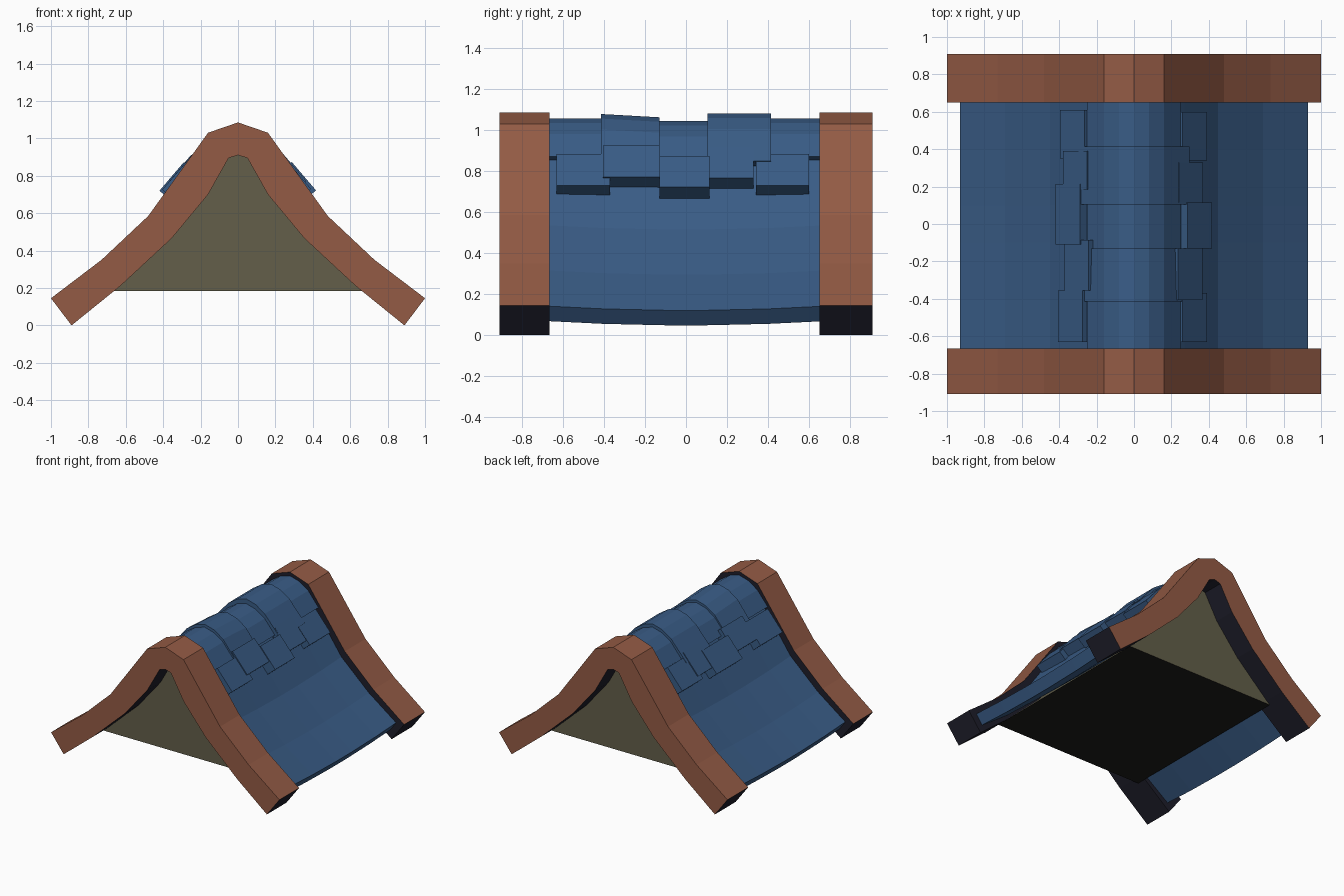
import bpy, bmesh
from mathutils import Vector

if "Cube" in bpy.data.objects:
    bpy.data.objects.remove(bpy.data.objects["Cube"])


def material(name, rgb):
    m = bpy.data.materials.new(name)
    lin = [((c / 255 + 0.055) / 1.055) ** 2.4 for c in rgb]
    m.diffuse_color = (*lin, 1)
    m.use_nodes = True
    m.node_tree.nodes["Principled BSDF"].inputs["Base Color"].default_value = m.diffuse_color
    return m


BROWN = material("reddish_wood", (148, 91, 69))
BLUE = material("blue_tile", (57, 92, 134))
OLIVE = material("olive_plaster", (99, 95, 74))
DARK = material("dark_underside", (30, 30, 42))
BLACK = material("black_base", (29, 28, 26))


def mirrored(half):
    """Half profile from ridge (x = 0) to eave -> full profile, left to right."""
    return [(-x, z) for x, z in reversed(half[1:])] + list(half)


def make(name, bm, mats, rule=None):
    bmesh.ops.recalc_face_normals(bm, faces=bm.faces)
    bm.normal_update()
    if rule:
        for f in bm.faces:
            f.material_index = rule(f)
    me = bpy.data.meshes.new(name)
    bm.to_mesh(me)
    bm.free()
    for m in mats:
        me.materials.append(m)
    ob = bpy.data.objects.new(name, me)
    bpy.context.collection.objects.link(ob)
    return ob


def band(name, outer, inner, stations, mats, rule=None):
    """Bent strip between two profiles, swept along y; stations = (y, z shift)."""
    bm = bmesh.new()
    n = len(outer)
    rings = [[[bm.verts.new((x, y, z + dz)) for x, z in p] for p in (outer, inner)]
             for y, dz in stations]
    for (o, i) in (rings[0], rings[-1]):
        for k in range(n - 1):
            bm.faces.new((o[k], o[k + 1], i[k + 1], i[k]))
    for (o, i), (o2, i2) in zip(rings, rings[1:]):
        for k in range(n - 1):
            bm.faces.new((o[k], o[k + 1], o2[k + 1], o2[k]))
            bm.faces.new((i[k], i[k + 1], i2[k + 1], i2[k]))
        for k in (0, n - 1):
            bm.faces.new((o[k], i[k], i2[k], o2[k]))
    return make(name, bm, mats, rule)


# Curved gable beams, dark on the undersides, cut ends and roof-facing sides
beam_out = mirrored([(0, 1.085), (0.16, 1.03), (0.48, 0.585), (0.73, 0.35), (1, 0.145)])
beam_in = mirrored([(0, 0.91), (0.05, 0.895), (0.17, 0.70), (0.36, 0.46), (0.89, 0.0)])
beam_in = mirrored([(0, 0.91), (0.05, 0.895), (0.16, 0.70), (0.355, 0.465), (0.63, 0.21), (0.89, 0.0)])
beam_out = mirrored([(0, 1.085), (0.16, 1.03), (0.30, 0.835), (0.48, 0.585), (0.73, 0.35), (1, 0.145)])
for name, y0, y1, inward in (("front_beam", -0.91, -0.665, 1), ("back_beam", 0.65, 0.91, -1)):
    band(name, beam_out, beam_in, [(y0, 0), (y1, 0)], [BROWN, DARK],
         lambda f: int(f.normal.z < -0.2 or f.normal.y * inward > 0.5))

# Sagging roof slab
roof_out = mirrored([(0, 1.01), (0.14, 0.965), (0.27, 0.79), (0.45, 0.535), (0.69, 0.315), (0.93, 0.141)])
roof_in = mirrored([(0, 0.90), (0.06, 0.87), (0.17, 0.70), (0.38, 0.46), (0.63, 0.245), (0.875, 0.068)])
sag = [(y, -0.02 * (1 - (y / 0.66) ** 2)) for y in (-0.67, -0.4, -0.1, 0.1, 0.4, 0.655)]
band("roof", roof_out, roof_in, sag, [BLUE])

# Ridge caps: y range, ridge height at both ends, half width, edge height
caps = [(-0.665, -0.41, 1.055, 1.055, 0.25, 0.87), (-0.415, -0.13, 1.078, 1.062, 0.285, 0.845),
        (-0.14, 0.11, 1.043, 1.043, 0.25, 0.86), (0.105, 0.415, 1.08, 1.08, 0.297, 0.85),
        (0.41, 0.655, 1.055, 1.055, 0.25, 0.87)]
for n, (y0, y1, h0, h1, w, e) in enumerate(caps):
    half = [(0, h0), (0.08, h0 - 0.022), (0.16, h0 - 0.075), (w, e)]
    under = [(0, h0 - 0.06), (0.06, h0 - 0.08), (0.12, h0 - 0.13), (w - 0.045, e - 0.025)]
    band(f"ridge_cap_{n + 1}", mirrored(half), mirrored(under), [(y0, 0), (y1, h1 - h0)], [BLUE])


# Loose shingles below the caps: thick tilted slabs
def shingle(name, side, y0, y1, x, z):
    up, deep = Vector((-0.65, 0, 0.76)), Vector((-0.76, 0, -0.65))
    a = Vector((x, 0, z))
    pts = [a, a + up * 0.2, a + up * 0.2 + deep * 0.085, a + deep * 0.085]
    bm = bmesh.new()
    r0, r1 = [[bm.verts.new((side * p.x, y, p.z)) for p in pts] for y in (y0, y1)]
    bm.faces.new(r0)
    bm.faces.new(r1)
    for k in range(4):
        j = (k + 1) % 4
        bm.faces.new((r0[k], r0[j], r1[j], r1[k]))
    make(name, bm, [BLUE])


right = [(-0.63, -0.37, 0.39, 0.73), (-0.405, -0.13, 0.365, 0.772), (-0.13, 0.115, 0.417, 0.722),
         (0.115, 0.33, 0.37, 0.765), (0.34, 0.60, 0.39, 0.73)]
left = [(-0.63, -0.355, 0.405, 0.725), (-0.355, -0.085, 0.372, 0.765), (-0.11, 0.215, 0.42, 0.72),
        (0.185, 0.39, 0.38, 0.76), (0.35, 0.61, 0.395, 0.73)]
for label, side, rows in (("right", 1, right), ("left", -1, left)):
    for n, row in enumerate(rows):
        shingle(f"{label}_shingle_{n + 1}", side, *row)

# Gable infill block with a black base
gable = mirrored([(0, 0.91), (0.05, 0.895), (0.16, 0.70), (0.355, 0.465), (0.66, 0.185)])
bm = bmesh.new()
f0, f1 = [[bm.verts.new((x, y, z)) for x, z in gable] for y in (-0.74, 0.74)]
bm.faces.new(f0)
bm.faces.new(f1)
for k in range(len(gable)):
    j = (k + 1) % len(gable)
    bm.faces.new((f0[k], f0[j], f1[j], f1[k]))
make("gable_block", bm, [OLIVE, BLACK], lambda f: int(f.normal.z < -0.5))
